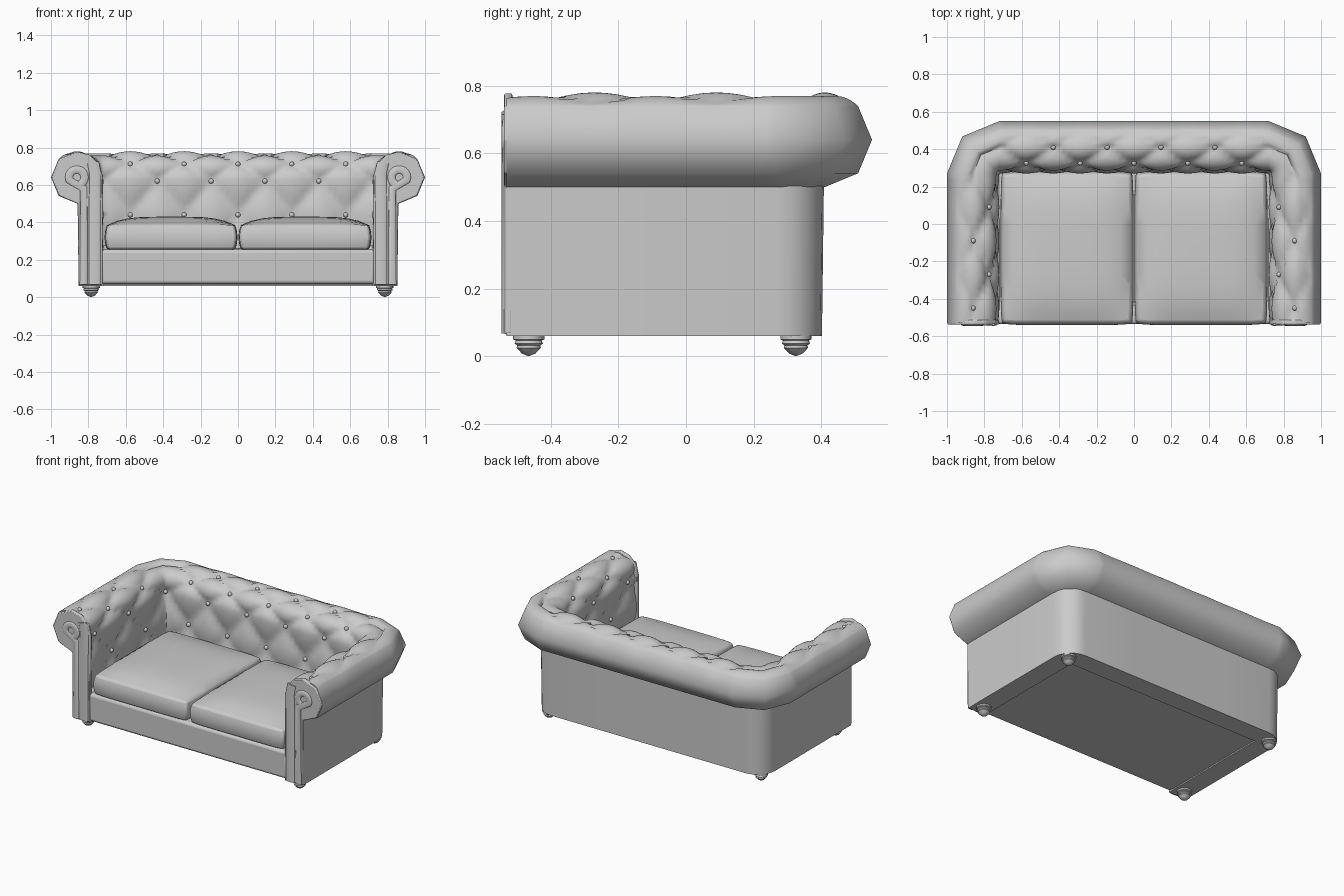
import bpy, bmesh, math
from mathutils import Matrix, Vector

if "Cube" in bpy.data.objects:
    bpy.data.objects.remove(bpy.data.objects["Cube"])

# Upholstery material shared by every part
grey = bpy.data.materials.new("grey_upholstery")
grey.use_nodes = True
grey.diffuse_color = (0.6, 0.6, 0.6, 1)
grey.node_tree.nodes["Principled BSDF"].inputs["Base Color"].default_value = grey.diffuse_color

SEAT_X, SEAT_Y, FRONT = 0.72, 0.27, -0.53
ROLL, ROLL_Z = 0.14, 0.64
BACK_STEP, ARM_STEP = 0.288, 0.36
DEPTH = 0.036


def finish(name, bm, angle=40):
    bmesh.ops.remove_doubles(bm, verts=bm.verts, dist=0.0002)
    bmesh.ops.recalc_face_normals(bm, faces=bm.faces)
    me = bpy.data.meshes.new(name)
    bm.to_mesh(me)
    bm.free()
    me.shade_smooth()
    me.set_sharp_from_angle(angle=math.radians(angle))
    me.materials.append(grey)
    ob = bpy.data.objects.new(name, me)
    bpy.context.collection.objects.link(ob)
    return ob


def bevel(ob, width, segments=3):
    mod = ob.modifiers.new("soft_edges", "BEVEL")
    mod.width, mod.segments = width, segments


def path_at(a):
    """Foot point and outward direction on the U path; a counts tufts from the middle."""
    side = 1 if a > 0 else -1
    if abs(a) < 2.5:
        return Vector((a * BACK_STEP, SEAT_Y, 0)), Vector((0, 1, 0))
    y = SEAT_Y - (abs(a) - 2.5) * ARM_STEP
    return Vector((side * SEAT_X, y, 0)), Vector((side, 0, 0))


def columns(per_tuft, corner_steps):
    """Columns of the U, from one arm front round the back to the other."""
    end = 2.5 + (SEAT_Y - FRONT) / ARM_STEP
    n = round((end - 2.5) * per_tuft)
    half = [(2.5 + (end - 2.5) * i / n) for i in range(n, -1, -1)]
    cols = [(*path_at(-a), -a) for a in half]
    corner = Vector((-SEAT_X, SEAT_Y, 0))
    for i in range(1, corner_steps + 1):
        t = math.pi * (1 - 0.5 * i / corner_steps)
        cols.append((corner, Vector((math.cos(t), math.sin(t), 0)), -2.5))
    m = round(2.5 * per_tuft)
    cols += [(*path_at(-2.5 * i / m), -2.5 * i / m) for i in range(m - 1, 0, -1)]
    mirrored = [(Vector((-p.x, p.y, 0)), Vector((-d.x, d.y, 0)), -a) for p, d, a in reversed(cols)]
    return cols + [(*path_at(0), 0)] + mirrored


def sweep(name, cols, profile, closed, angle):
    bm = bmesh.new()
    grid = []
    for p, d, a in cols:
        pts = [p + d * o + Vector((0, 0, z)) for o, z in profile(a)]
        grid.append([bm.verts.new(v) for v in pts])
    rows = len(grid[0])
    for c0, c1 in zip(grid, grid[1:]):
        for j in range(rows if closed else rows - 1):
            k = (j + 1) % rows
            bm.faces.new((c0[j], c1[j], c1[k], c0[k]))
    for c in (grid[0], grid[-1]):
        bm.faces.new(c)
    return finish(name, bm, angle)


def section(r):
    """Offset, height and outward normal at tuft row r."""
    if r <= 1:
        return 0, 0.44 + 0.18 * r, -1, 0
    ang = 188 - 48 * (r - 1) if r < 2 else 140 - 50 * (r - 2) if r < 3 else 90 - 45 * (r - 3)
    c, s = math.cos(math.radians(ang)), math.sin(math.radians(ang))
    return ROLL + ROLL * c, ROLL_Z + ROLL * s, c, s


def recess(a, r):
    puff = abs(math.sin(math.pi * (a + r / 2)) * math.sin(math.pi * (a - r / 2))) ** 0.5
    outside = r > 3 and abs(a - round(a)) + (r - 3) / 2 > 0.5
    fade = max(0, 4 - r) if r > 3 else 1
    return DEPTH * (1 - puff) * fade * (0.5 if outside else 1)


def tufted_profile(a):
    pts = []
    for i in range(-8, 33):
        r = i / 8
        o, z, no, nz = section(r)
        d = recess(a, r)
        pts.append((o - no * d, z - nz * d))
    for ang in (0, -45, -90):
        t = math.radians(ang)
        pts.append((ROLL + ROLL * math.cos(t), ROLL_Z + ROLL * math.sin(t)))
    return pts


# Tufted arms and back with their rolled top
sweep("tufted_arms_and_back", columns(10, 2), tufted_profile, False, 60)

# Plain outer shell below the roll
shell = [(0, 0.06), (0.132, 0.06), (0.138, 0.53), (0.06, 0.53), (0.06, 0.3), (0, 0.25)]
sweep("outer_shell", columns(1, 6), lambda a: shell, True, 35)

# Buttons at the tuft crossings
bm = bmesh.new()
for r in range(4):
    for k in range(-9, 10):
        a = k / 2
        if (k + r) % 2 or (abs(a) == 2.5 and r == 3):
            continue
        p, d = path_at(a)
        if abs(a) == 2.5:
            d = Vector((d.x, 1, 0)).normalized()
        o, z, no, nz = section(r)
        spot = p + d * (o - no * (DEPTH - 0.006)) + Vector((0, 0, z - nz * (DEPTH - 0.006)))
        bmesh.ops.create_uvsphere(bm, u_segments=10, v_segments=6, radius=0.014,
                                  matrix=Matrix.Translation(spot))
finish("buttons", bm)


def box(name, lo, hi, width):
    bm = bmesh.new()
    bmesh.ops.create_cube(bm, size=1)
    for v in bm.verts:
        v.co = [(l + h) / 2 + c * (h - l) for l, h, c in zip(lo, hi, v.co)]
    ob = finish(name, bm)
    bevel(ob, width)
    return ob


# Seat base and its padded front rail
box("seat_base", (-0.78, -0.5, 0.068), (0.78, 0.33, 0.25), 0.005)
box("front_rail", (-0.735, -0.535, 0.07), (0.735, -0.45, 0.255), 0.018)


# Crowned seat cushions
def cushion(name, side):
    bm = bmesh.new()
    bmesh.ops.create_cube(bm, size=2)
    bmesh.ops.subdivide_edges(bm, edges=bm.edges[:], cuts=11, use_grid_fill=True)
    for v in bm.verts:
        x, y, z = v.co
        crown = (1 - x ** 4) * (1 - y ** 4)
        swell = 0.012 * (1 - z * z)
        height = 0.385 + 0.045 * crown if z > 0.99 else 0.32 + 0.065 * z
        pinch = 1 - 0.02 * (abs(x * y) ** 8)
        v.co = (side * 0.358 + x * pinch * (0.343 + swell),
                -0.13 + y * pinch * (0.398 + swell), height)
    ob = finish(name, bm, 50)
    bevel(ob, 0.012, 2)
    ob.modifiers["soft_edges"].angle_limit = math.radians(50)


def tube(name, points, radius, flat):
    cu = bpy.data.curves.new(name, "CURVE")
    cu.dimensions = "3D"
    cu.bevel_depth, cu.bevel_resolution, cu.use_fill_caps = radius, 3, True
    sp = cu.splines.new("POLY")
    sp.points.add(len(points) - 1)
    for pt, (x, z) in zip(sp.points, points):
        pt.co = (x, 0, z, 1)
    sp.use_smooth = True
    cu.materials.append(grey)
    ob = bpy.data.objects.new(name, cu)
    ob.location.y, ob.scale.y = -0.537, flat
    bpy.context.collection.objects.link(ob)


# Front panels of the arms: flat facing, inner padded strip and scroll
for side, label in ((1, "left"), (-1, "right")):
    cushion(label + "_cushion", side)

    outline = [(0.725, 0.065), (0.853, 0.065), (0.855, 0.5)]
    outline += [(0.86 + 0.138 * math.cos(math.radians(t)), 0.64 + 0.138 * math.sin(math.radians(t)))
                for t in (-45, 0, 45, 90, 120, 150)]
    outline.append((0.722, 0.64))
    bm = bmesh.new()
    face = bm.faces.new([bm.verts.new((side * x, -0.538, z)) for x, z in outline])
    out = bmesh.ops.extrude_face_region(bm, geom=[face])["geom"]
    bmesh.ops.translate(bm, vec=(0, 0.025, 0),
                        verts=[g for g in out if isinstance(g, bmesh.types.BMVert)])
    bevel(finish(label + "_arm_facing", bm), 0.006, 2)

    strip = [(0.765, 0.067), (0.765, 0.5), (0.763, 0.66), (0.775, 0.72)]
    tube(label + "_arm_strip", [(side * x, z) for x, z in strip], 0.032, 0.28)
    hook = [(0.825, 0.067), (0.825, 0.58)]
    hook += [(0.862 + 0.042 * math.cos(math.radians(t)), 0.64 + 0.042 * math.sin(math.radians(t)))
             for t in range(-20, 260, 20)]
    tube(label + "_arm_scroll", [(side * x, z) for x, z in hook], 0.022, 0.4)

# Turned feet
foot = [(0, 0.065), (0.046, 0.065), (0.046, 0.05), (0.038, 0.046), (0.042, 0.038),
        (0.034, 0.032), (0.036, 0.025), (0.02, 0.008), (0, 0)]
for x, side in ((0.785, "left"), (-0.785, "right")):
    for y, end in ((-0.465, "front"), (0.325, "back")):
        bm = bmesh.new()
        vs = [bm.verts.new((x + r, y, z)) for r, z in foot]
        es = [bm.edges.new(pair) for pair in zip(vs, vs[1:])]
        bmesh.ops.spin(bm, geom=vs + es, cent=(x, y, 0), axis=(0, 0, 1),
                       angle=math.tau, steps=16)
        finish(f"{end}_{side}_foot", bm, 50)
